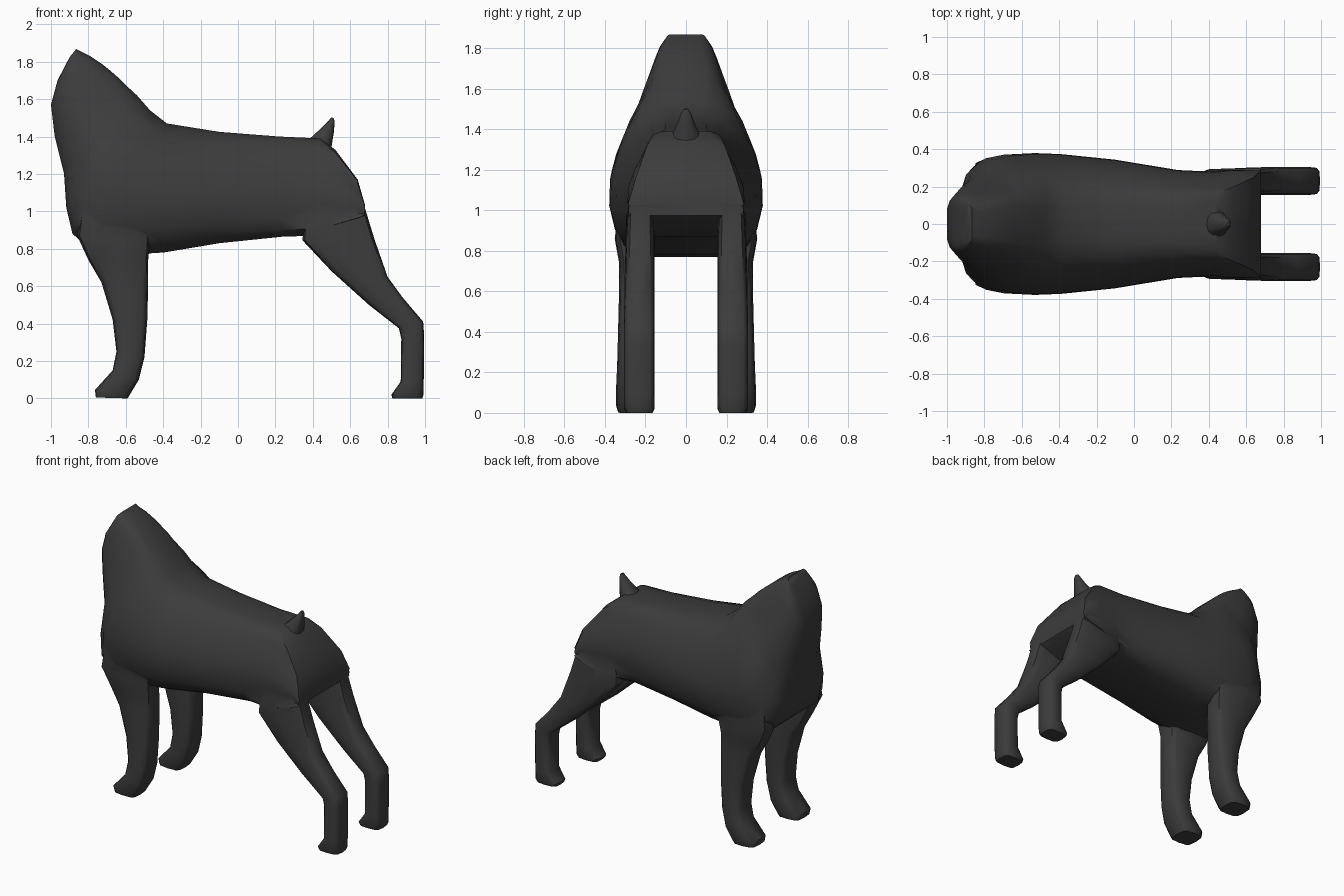
import bpy, bmesh, math
from mathutils import Vector


def loft(name, rings):
    """Skin closed rings of equal length and cap both ends."""
    bm = bmesh.new()
    loops = [[bm.verts.new(p) for p in ring] for ring in rings]
    n = len(loops[0])
    for a, b in zip(loops, loops[1:]):
        for i in range(n):
            j = (i + 1) % n
            bm.faces.new((a[i], a[j], b[j], b[i]))
    bm.faces.new(loops[0])
    bm.faces.new(loops[-1])
    bmesh.ops.recalc_face_normals(bm, faces=bm.faces)
    mesh = bpy.data.meshes.new(name)
    bm.to_mesh(mesh)
    bm.free()
    obj = bpy.data.objects.new(name, mesh)
    bpy.context.collection.objects.link(obj)
    return obj


def body_ring(tx, tz, bx, bz, a, b, c, e):
    """Slice from spine point to belly point, with four half widths."""
    side = [(0, a), (.12, b), (.5, c), (.82, .85 * c + .15 * e), (1, e)]
    pts = [Vector(p) for p in side]
    ext = [Vector((0, -a))] + pts + [Vector((1, -e))]
    half = []
    for i in range(1, len(pts)):
        p0, p1, p2, p3 = ext[i - 1:i + 3]
        mid = (p1 + p2) * .5625 - (p0 + p3) * .0625
        half += [p1, mid]
    half.append(pts[-1])
    loop = [(0, 0)] + [tuple(p) for p in half] + [(1, 0)]
    loop += [(t, -w) for t, w in reversed(half)]
    return [(tx + (bx - tx) * t, w, tz + (bz - tz) * t) for t, w in loop]


def limb_ring(fx, fz, bx, bz, y0, y1, side=1, power=.5):
    """Rounded-square slice between a front point and a back point."""
    ring = []
    for i in range(12):
        ang = math.tau * i / 12
        u, v = [math.copysign(abs(q) ** power, q) if abs(q) > 1e-6 else 0
                for q in (math.cos(ang), math.sin(ang))]
        t = (u + 1) / 2
        ring.append((fx + (bx - fx) * t,
                     side * ((y0 + y1) / 2 + v * (y1 - y0) / 2),
                     fz + (bz - fz) * t))
    return ring


# Torso and neck: slices fan from the rump round to the top of the neck
TORSO = [
    (.68, 1.03, .675, .975, .24, .275, .285, .25),
    (.64, 1.17, .64, .95, .20, .25, .285, .25),
    (.52, 1.33, .52, .90, .15, .21, .285, .25),
    (.44, 1.39, .42, .87, .12, .19, .275, .23),
    (.22, 1.40, .24, .865, .10, .20, .285, .20),
    (-.10, 1.425, -.10, .83, .10, .23, .34, .20),
    (-.38, 1.47, -.40, .78, .09, .25, .37, .20),
    (-.47, 1.54, -.56, .77, .09, .255, .375, .22),
    (-.54, 1.62, -.77, .78, .10, .23, .365, .24),
    (-.60, 1.675, -.885, .88, .10, .20, .345, .22),
    (-.64, 1.715, -.918, 1.02, .10, .18, .29, .20),
    (-.68, 1.75, -.93, 1.20, .09, .165, .25, .13),
    (-.73, 1.79, -.98, 1.40, .08, .15, .20, .09),
    (-.79, 1.83, -1.0, 1.57, .07, .13, .165, .08),
    (-.84, 1.855, -.965, 1.70, .06, .11, .14, .09),
    (-.865, 1.868, -.90, 1.825, .07, .09, .10, .07),
]
body = loft("animal_body", [body_ring(*s) for s in TORSO])

# Legs: front point, back point, inner and outer y
FRONT = [
    (-.84, 1.04, -.46, 1.02, .20, .33),
    (-.86, .87, -.47, .85, .17, .352),
    (-.80, .74, -.48, .74, .16, .33),
    (-.73, .62, -.48, .62, .16, .33),
    (-.67, .42, -.485, .42, .16, .335),
    (-.65, .25, -.50, .22, .16, .34),
    (-.67, .15, -.53, .10, .16, .345),
    (-.765, .045, -.575, .025, .16, .345),
    (-.76, .005, -.59, 0, .17, .335),
]
HIND = [
    (.38, 1.08, .60, 1.13, .18, .275),
    (.35, .92, .675, 1.03, .16, .29),
    (.345, .845, .73, .85, .155, .298),
    (.50, .68, .80, .65, .155, .303),
    (.70, .50, .88, .54, .155, .305),
    (.86, .375, .99, .41, .155, .305),
    (.873, .32, .995, .34, .155, .305),
    (.87, .09, .993, .09, .155, .305),
    (.82, .02, .992, .02, .155, .305),
    (.825, 0, .985, 0, .165, .295),
]
parts = []
for name, rows in (("front_leg", FRONT), ("hind_leg", HIND)):
    for s in (1, -1):
        parts.append(loft(name, [limb_ring(*r, side=s) for r in rows]))

# Docked tail
TAIL = [
    (.36, 1.34, .485, 1.30, -.085, .085),
    (.39, 1.395, .50, 1.345, -.07, .07),
    (.45, 1.45, .512, 1.42, -.04, .04),
    (.485, 1.485, .517, 1.475, -.025, .025),
    (.498, 1.503, .513, 1.497, -.012, .012),
]
parts.append(loft("tail", [limb_ring(*r, power=.85) for r in TAIL]))

# Merge the parts into one skin
bpy.context.view_layer.objects.active = body
body.select_set(True)
for part in parts:
    mod = body.modifiers.new("merge", 'BOOLEAN')
    mod.operation = 'UNION'
    mod.solver = 'EXACT'
    mod.object = part
    bpy.ops.object.modifier_apply(modifier=mod.name)
    bpy.data.objects.remove(part)
bpy.ops.object.shade_smooth_by_angle(angle=math.radians(45))

mat = bpy.data.materials.new("dark_coat")
mat.diffuse_color = (.045, .045, .045, 1)
body.data.materials.clear()
body.data.materials.append(mat)
